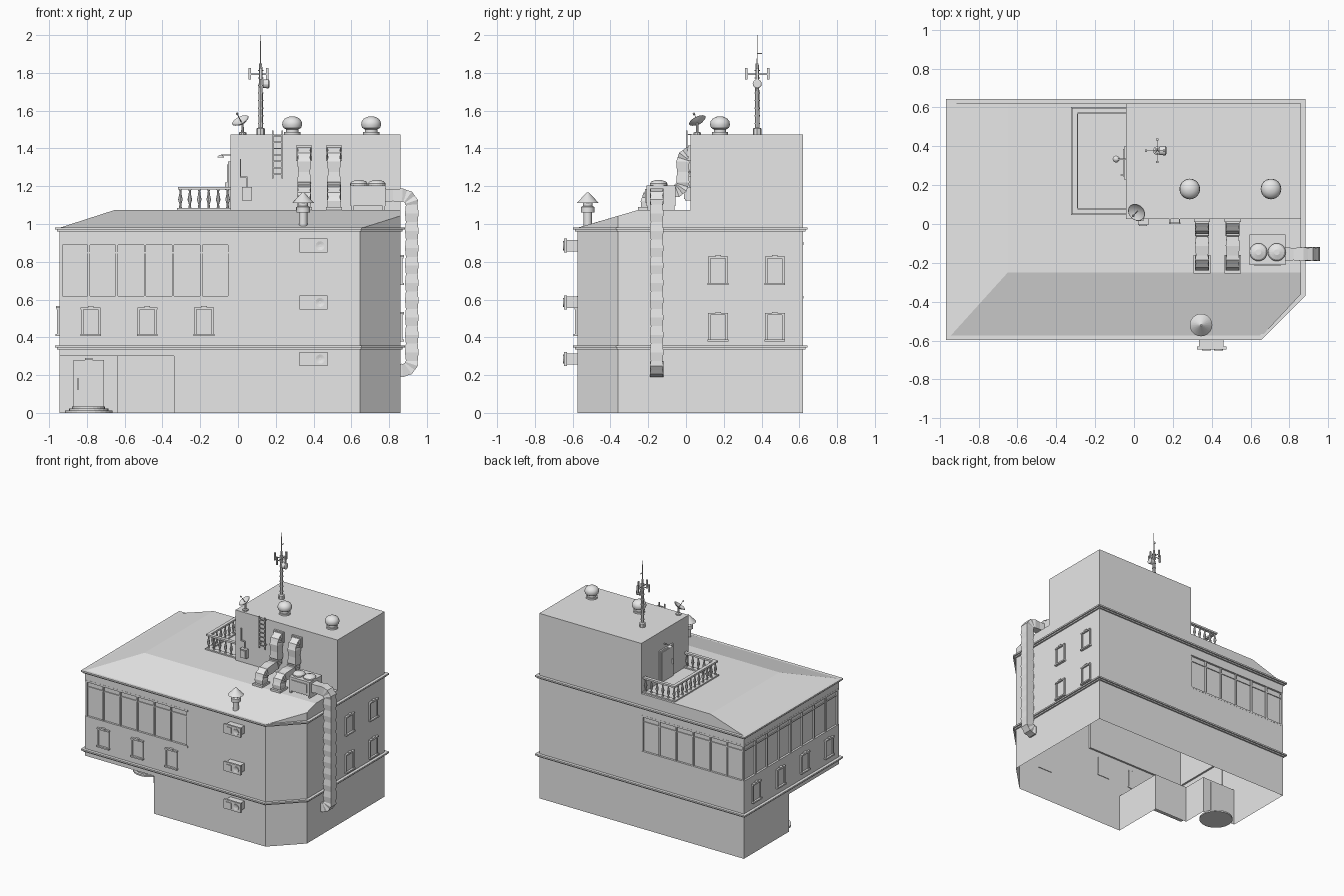
import bpy, bmesh, math
from mathutils import Vector, Matrix

cube = bpy.data.objects.get("Cube")
if cube:
    bpy.data.objects.remove(cube, do_unlink=True)

grey = bpy.data.materials.new("plain grey")
grey.use_nodes = True
grey.diffuse_color = (0.8, 0.8, 0.8, 1)
grey.node_tree.nodes["Principled BSDF"].inputs["Base Color"].default_value = (0.8, 0.8, 0.8, 1)


def finish(name, bm, smooth=False):
    bmesh.ops.recalc_face_normals(bm, faces=bm.faces)
    me = bpy.data.meshes.new(name)
    bm.to_mesh(me)
    bm.free()
    me.materials.append(grey)
    ob = bpy.data.objects.new(name, me)
    bpy.context.collection.objects.link(ob)
    if smooth:
        bpy.ops.object.select_all(action='DESELECT')
        ob.select_set(True)
        bpy.context.view_layer.objects.active = ob
        bpy.ops.object.shade_smooth_by_angle(angle=math.radians(35))
    return ob


def box(bm, x0, x1, y0, y1, z0, z1):
    m = Matrix.Translation(((x0 + x1) / 2, (y0 + y1) / 2, (z0 + z1) / 2))
    bmesh.ops.create_cube(bm, size=1, matrix=m @ Matrix.Diagonal((x1 - x0, y1 - y0, z1 - z0, 1)))


def wall_box(bm, wall, u0, u1, d0, d1, z0, z1):
    # box placed on a wall: u runs along it, d is the distance outward
    if wall == "front":
        box(bm, u0, u1, -0.575 - d1, -0.575 - d0, z0, z1)
    elif wall == "back":
        box(bm, u0, u1, 0.62 + d0, 0.62 + d1, z0, z1)
    elif wall == "left":
        box(bm, -0.945 - d1, -0.945 - d0, u0, u1, z0, z1)
    else:
        box(bm, 0.86 + d0, 0.86 + d1, u0, u1, z0, z1)


def face(bm, pts):
    bm.faces.new([bm.verts.new(p) for p in pts])


def bridge(bm, rings, closed=True):
    for a, b in zip(rings, rings[1:]):
        n = len(a)
        for i in range(n):
            bm.faces.new((a[i], a[(i + 1) % n], b[(i + 1) % n], b[i]))


def shell(bm, loop, z0, z1):
    bridge(bm, [[bm.verts.new((x, y, z)) for x, y in loop] for z in (z0, z1)])


def lathe(bm, prof, at, n=16, aim=(0, 0, 1)):
    m = Matrix.Translation(at) @ Vector(aim).to_track_quat('Z', 'Y').to_matrix().to_4x4()
    rings = []
    for r, z in prof:
        ang = [2 * math.pi * i / n for i in range(n)]
        rings.append([bm.verts.new(m @ Vector((r * math.cos(a), r * math.sin(a), z))) for a in ang])
    bridge(bm, rings)
    for ring in (rings[0], rings[-1]):
        bm.faces.new(ring)


def offset(loop, d):
    out = []
    for i, p in enumerate(loop):
        a, p, c = Vector(loop[i - 1]), Vector(p), Vector(loop[(i + 1) % len(loop)])
        e, f = (p - a).normalized(), (c - p).normalized()
        n, m = Vector((e.y, -e.x)), Vector((f.y, -f.x))
        out.append(tuple(p + (n + m) * (d / (1 + n.dot(m)))))
    return out


def duct(name, pts, side, w, t, radius, step=0.045):
    # rectangular duct with rounded elbows and pinched sections
    pts = [Vector(p) for p in pts]
    path = [pts[0]]
    for a, p, c in zip(pts, pts[1:], pts[2:]):
        s, e = p + (a - p).normalized() * radius, p + (c - p).normalized() * radius
        o = s + e - p
        count = max(1, round((s - path[-1]).length / step))
        start = path[-1]
        path += [start.lerp(s, k / count) for k in range(1, count + 1)]
        for k in range(1, 6):
            q = k / 5 * math.pi / 2
            path.append(o + (s - o) * math.cos(q) + (e - o) * math.sin(q))
    path.append(pts[-1])
    side = Vector(side)
    bm, rings = bmesh.new(), []
    for i, p in enumerate(path):
        tan = (path[min(i + 1, len(path) - 1)] - path[max(i - 1, 0)]).normalized()
        nor = tan.cross(side)
        k = 1 if i % 2 == 0 else 0.87
        rings.append([bm.verts.new(p + side * (u * w * k) + nor * (v * t * k))
                      for u, v in ((-1, -1), (1, -1), (1, 1), (-1, 1))])
    bridge(bm, rings)
    bm.faces.new(rings[0])
    bm.faces.new(rings[-1])
    return finish(name, bm)


# outer walls, open underneath, with the entrance recess and sunken window band
foot = [(-0.945, -0.575), (0.645, -0.575), (0.86, -0.36), (0.86, 0.62), (-0.945, 0.62)]
niche = [(-0.945, 0.05), (-0.64, 0.05), (-0.64, -0.15), (-0.34, -0.15), (-0.34, -0.575)]
band = [(-0.93, -0.56), (-0.04, -0.56), (-0.04, -0.575)] + foot[1:4] + \
       [(-0.04, 0.62), (-0.04, 0.605), (-0.93, 0.605)]
bm = bmesh.new()
shell(bm, niche[-1:] + foot[1:] + niche[:-1], 0, 0.3)
shell(bm, foot, 0.3, 0.61)
shell(bm, band, 0.61, 0.9)
shell(bm, foot, 0.9, 0.97)
face(bm, [(x, y, 0.3) for x, y in niche + foot[:1]])
finish("walls", bm)

# roof with sloped front and left, upright back, right and corner
bm = bmesh.new()
A, B, C = (-0.96, -0.593, 0.975), (0.645, -0.59, 0.975), (0.86, -0.36, 1.043)
D, E, F, G = (-0.65, -0.25, 1.075), (0.86, -0.25, 1.075), (0.86, 0.62, 1.075), (-0.65, 0.62, 1.075)
H = (-0.96, 0.62, 0.975)
face(bm, (A, B, C, E, D))
face(bm, (D, E, F, G))
face(bm, (A, D, G, H))
face(bm, (H, G, F, (0.86, 0.62, 0.96)))
face(bm, (C, (0.86, -0.36, 0.96), (0.86, 0.62, 0.96), F, E))
face(bm, (B, (0.86, -0.36, 0.96), C))
finish("roof", bm)

# cornices
bm = bmesh.new()
for z in (0.335, 0.96):
    for d, z0, z1 in ((0.012, z, z + 0.01), (0.023, z + 0.01, z + 0.022)):
        out = offset(foot, d)
        bridge(bm, [[bm.verts.new((x, y, h)) for x, y in lp]
                    for lp, h in ((foot, z0), (out, z0), (out, z1), (foot, z1))])
finish("cornices", bm)

# mullions of the long window band
bm = bmesh.new()
for wall, a, b, n in (("front", -0.945, -0.04, 6), ("left", -0.575, 0.62, 8), ("back", -0.945, -0.04, 6)):
    for z0, z1 in ((0.605, 0.618), (0.89, 0.905)):
        wall_box(bm, wall, a, b, -0.015, 0.001, z0, z1)
    wall_box(bm, wall, a, b, -0.015, -0.008, 0.845, 0.853)
    for i in range(n + 1):
        u = a + 0.006 + (b - a - 0.012) * i / n
        wall_box(bm, wall, u - 0.006, u + 0.006, -0.015, -0.003, 0.615, 0.895)
finish("band_mullions", bm)

# small windows
bm = bmesh.new()
spots = [("front", u, 0.415) for u in (-0.78, -0.48, -0.18)]
spots += [("left", u, 0.415) for u in (0.47, 0.165, -0.14, -0.445)]
spots += [("right", u, z) for u in (0.17, 0.47) for z in (0.385, 0.685)]
for wall, u, z in spots:
    wall_box(bm, wall, u - 0.042, u + 0.042, -0.005, 0.004, z, z + 0.135)
    for s in (-1, 1):
        wall_box(bm, wall, u + s * 0.045 - 0.006, u + s * 0.045 + 0.006, -0.005, 0.012, z, z + 0.14)
    wall_box(bm, wall, u - 0.055, u + 0.055, -0.005, 0.02, z - 0.008, z + 0.003)
    wall_box(bm, wall, u - 0.053, u + 0.053, -0.005, 0.016, z + 0.132, z + 0.143)
    wall_box(bm, wall, u - 0.015, u + 0.015, -0.005, 0.018, z + 0.14, z + 0.15)
finish("small_windows", bm)

# entrance door and round steps
bm = bmesh.new()
box(bm, -0.87, -0.71, 0.038, 0.055, 0.03, 0.28)
box(bm, -0.855, -0.725, 0.033, 0.04, 0.045, 0.265)
box(bm, -0.85, -0.845, 0.02, 0.035, 0.12, 0.185)
box(bm, -0.81, -0.77, 0.02, 0.05, 0.28, 0.29)
finish("entrance_door", bm)
bm = bmesh.new()
lathe(bm, [(0.125, 0), (0.125, 0.012), (0.105, 0.012), (0.105, 0.024), (0.085, 0.024), (0.085, 0.034)],
      (-0.79, 0.02, 0), 24)
finish("entrance_steps", bm)

# window air conditioners
for i, z in enumerate((0.285, 0.585, 0.885)):
    bm = bmesh.new()
    box(bm, 0.335, 0.46, -0.635, -0.57, z - 0.03, z + 0.03)
    box(bm, 0.325, 0.475, -0.645, -0.63, z - 0.037, z + 0.037)
    box(bm, 0.35, 0.395, -0.65, -0.64, z - 0.022, z + 0.022)
    lathe(bm, [(0.024, 0), (0.024, 0.007), (0.008, 0.003)], (0.435, -0.643, z), 16, (0, -1, 0))
    finish(f"window_cooler_{i + 1}", bm)

# tower
bm = bmesh.new()
x0, x1, y0, y1 = -0.04, 0.86, 0.025, 0.62
plan = [(x0, y0), (x1, y0), (x1, y1), (x0, y1)]
shell(bm, plan, 1.075, 1.475)
face(bm, [(x, y, 1.475) for x, y in plan])
finish("tower", bm)
bm = bmesh.new()
box(bm, -0.052, -0.035, 0.23, 0.40, 1.075, 1.33)
box(bm, -0.057, -0.05, 0.245, 0.385, 1.085, 1.315)
box(bm, -0.07, -0.055, 0.25, 0.256, 1.18, 1.22)
finish("terrace_door", bm)
bm = bmesh.new()
box(bm, -0.09, -0.04, 0.33, 0.338, 1.362, 1.368)
lathe(bm, [(0.018, 0), (0.014, 0.008), (0.004, 0.014)], (-0.092, 0.334, 1.352), 12)
finish("door_lamp", bm, True)

# terrace railing
bm = bmesh.new()
rx, ry0, ry1 = -0.305, 0.065, 0.585
for z0, z1, w in ((1.07, 1.085, 0.018), (1.183, 1.197, 0.013)):
    box(bm, rx - w, rx + w, ry0 - w, ry1 + w, z0, z1)
    for y in (ry0, ry1):
        box(bm, rx + w, -0.04, y - w, y + w, z0, z1)
baluster = [(0.008, 0), (0.005, 0.02), (0.012, 0.045), (0.006, 0.075), (0.005, 0.09), (0.009, 0.1)]
feet = [(rx + 0.05 * i, y) for i in range(6) for y in (ry0, ry1)]
feet += [(rx, ry0 + 0.052 * i) for i in range(1, 10)]
for x, y in feet:
    lathe(bm, baluster, (x, y, 1.084), 8)
finish("terrace_railing", bm, True)

# roof ducts and the long outside duct
for x, name in ((0.35, "roof_duct_1"), (0.508, "roof_duct_2")):
    duct(name, [(x, 0.03, 1.375), (x, -0.017, 1.375), (x, -0.017, 1.175), (x, -0.205, 1.165), (x, -0.205, 1.06)],
         (1, 0, 0), 0.036, 0.035, 0.045)
    bm = bmesh.new()
    box(bm, x - 0.043, x + 0.043, -0.255, -0.16, 1.06, 1.09)
    box(bm, x - 0.042, x + 0.042, 0.01, 0.026, 1.333, 1.415)
    finish(name + "_flanges", bm)
duct("long_duct", [(0.77, -0.155, 1.152), (0.92, -0.155, 1.152), (0.92, -0.155, 0.225), (0.855, -0.155, 0.225)],
     (0, 1, 0), 0.036, 0.036, 0.05)

# roof cooling unit with two fans
bm = bmesh.new()
box(bm, 0.595, 0.78, -0.21, -0.055, 1.095, 1.205)
for x in (0.6, 0.765):
    box(bm, x, x + 0.012, -0.205, -0.06, 1.04, 1.1)
box(bm, 0.62, 0.755, -0.216, -0.205, 1.115, 1.185)
for x in (0.64, 0.735):
    lathe(bm, [(0.046, 0), (0.046, 0.012), (0.038, 0.022), (0.015, 0.03)], (x, -0.145, 1.203), 20)
finish("cooling_unit", bm)

# chimney with cone cap
bm = bmesh.new()
lathe(bm, [(0.022, 0.98), (0.022, 1.06), (0.036, 1.06), (0.036, 1.09), (0.026, 1.095), (0.026, 1.115),
           (0.058, 1.112), (0.004, 1.168)], (0.345, -0.52, 0), 20)
finish("chimney", bm, True)

# dome vents
for i, x in enumerate((0.287, 0.705)):
    bm = bmesh.new()
    lathe(bm, [(0.043, 0), (0.043, 0.012), (0.033, 0.012), (0.033, 0.026), (0.047, 0.034), (0.053, 0.05),
               (0.05, 0.068), (0.04, 0.082), (0.022, 0.092), (0.004, 0.095)], (x, 0.18, 1.475), 24)
    finish(f"dome_vent_{i + 1}", bm, True)

# ladder, wall box and conduit
bm = bmesh.new()
for x in (0.185, 0.235):
    box(bm, x - 0.004, x + 0.004, 0.0, 0.008, 1.24, 1.495)
    for z in (1.27, 1.47):
        box(bm, x - 0.003, x + 0.003, 0.0, 0.03, z, z + 0.007)
for i in range(7):
    box(bm, 0.185, 0.235, 0.001, 0.007, 1.26 + i * 0.034, 1.267 + i * 0.034)
finish("ladder", bm)
bm = bmesh.new()
box(bm, 0.02, 0.075, -0.005, 0.026, 1.125, 1.195)
box(bm, 0.027, 0.068, -0.01, 0, 1.133, 1.187)
box(bm, 0.01, 0.017, 0.015, 0.026, 1.25, 1.345)
box(bm, 0.01, 0.05, 0.015, 0.026, 1.245, 1.252)
box(bm, 0.043, 0.05, 0.015, 0.026, 1.19, 1.25)
finish("wall_box", bm)

# satellite dish
bm = bmesh.new()
lathe(bm, [(0.008, -0.006), (0.03, 0), (0.048, 0.012), (0.046, 0.014), (0.028, 0.004), (0.004, 0)],
      (0.018, 0.065, 1.538), 20, (-0.4, -0.4, 0.8))
lathe(bm, [(0.002, 0), (0.002, 0.05), (0.006, 0.05), (0.006, 0.06)], (0.018, 0.065, 1.538), 8, (-0.4, -0.4, 0.8))
lathe(bm, [(0.02, 0), (0.02, 0.01), (0.007, 0.012), (0.006, 0.06)], (0.024, 0.06, 1.475), 10)
finish("satellite_dish", bm, True)

# antenna mast
bm = bmesh.new()
mx, my = 0.12, 0.377
lathe(bm, [(0.023, 1.475), (0.023, 1.505), (0.012, 1.51), (0.011, 1.7), (0.008, 1.85)], (mx, my, 0), 8)
lathe(bm, [(0.003, 1.85), (0.002, 2.0)], (mx, my, 0), 6)
for i in range(8):
    lathe(bm, [(0.015, 0), (0.015, 0.006)], (mx, my, 1.53 + i * 0.04), 8)
for dx, dy in ((-1, 0), (0, 1), (0, -1), (0.6, 0)):
    px, py = mx + dx * 0.058, my + dy * 0.058
    box(bm, min(mx, px), max(mx, px) + 0.003, min(my, py), max(my, py) + 0.003, 1.79, 1.796)
    box(bm, px - 0.006, px + 0.006, py - 0.006, py + 0.006, 1.765, 1.825)
lathe(bm, [(0.022, 0), (0.024, 0.03), (0.018, 0.034)], (mx + 0.012, my, 1.742), 16, (1, 0, 0))
box(bm, mx, mx + 0.003, my, my + 0.025, 1.9, 1.905)
finish("antenna_mast", bm)
